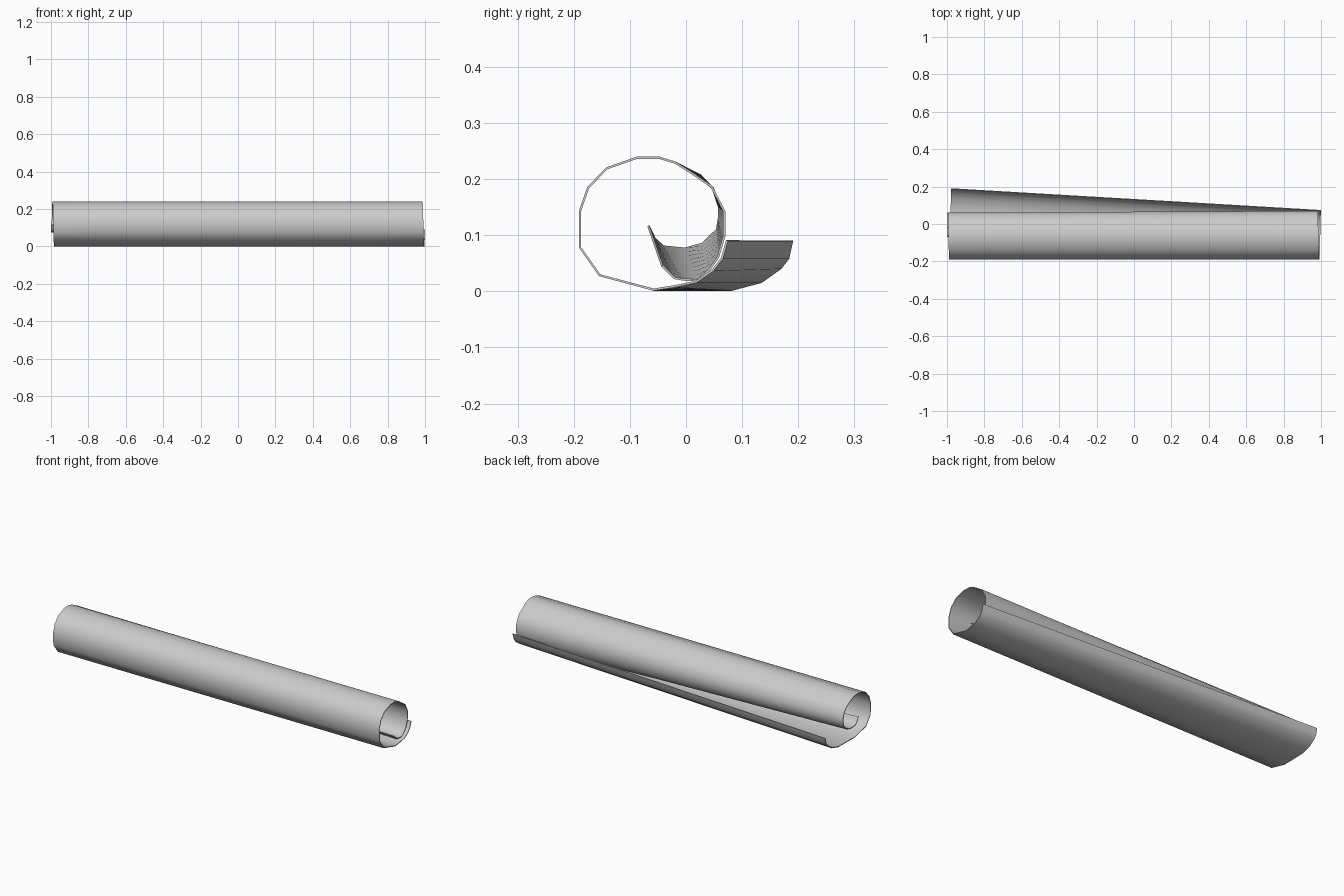
import bpy, bmesh
from mathutils import Vector

if "Cube" in bpy.data.objects:
    bpy.data.objects.remove(bpy.data.objects["Cube"])

# Spiral cross-sections (y, z) at each end, from outer flap to inner curl
right_end = [(.075, .090), (.066, .058), (.049, .036), (.018, .015), (-.020, .007), (-.058, .001),
             (-.155, .027), (-.191, .078), (-.191, .143), (-.176, .186), (-.142, .221),
             (-.088, .240), (-.047, .240), (-.018, .231), (.015, .210), (.047, .188),
             (.070, .143), (.070, .098), (.059, .060), (.042, .036), (.021, .018),
             (-.005, .019), (-.022, .022), (-.044, .044)]
left_end = [(.191, .090), (.184, .058), (.170, .040), (.135, .015), (.082, .001), (-.058, .001),
            (-.155, .027), (-.191, .078), (-.191, .143), (-.176, .186), (-.142, .221),
            (-.088, .240), (-.047, .240), (-.018, .231), (.027, .208), (.050, .184),
            (.061, .150), (.061, .132), (.057, .109), (.030, .083), (-.002, .074),
            (-.041, .078), (-.057, .092), (-.069, .116)]


def end_points(profile, x_outer, x_inner):
    """Place a profile in space, sliding along x with distance round the roll."""
    pts = [Vector((0, y, z)) for y, z in profile]
    dist = [0.0]
    for a, b in zip(pts, pts[1:]):
        dist.append(dist[-1] + (b - a).length)
    for p, d in zip(pts, dist):
        p.x = x_outer + (x_inner - x_outer) * d / dist[-1]
    return pts


# Rolled sheet lofted between the two spirals
a = end_points(right_end, 1.0, 0.977)
b = end_points(left_end, -0.977, -1.0)
steps = 8
bm = bmesh.new()
rows = [[bm.verts.new(p.lerp(q, s / steps)) for p, q in zip(a, b)] for s in range(steps + 1)]
for r0, r1 in zip(rows, rows[1:]):
    for i in range(len(r0) - 1):
        bm.faces.new((r0[i], r0[i + 1], r1[i + 1], r1[i]))
mesh = bpy.data.meshes.new("rolled_sheet")
bm.to_mesh(mesh)
bm.free()
sheet = bpy.data.objects.new("rolled_sheet", mesh)
bpy.context.collection.objects.link(sheet)

# Sheet thickness, inward from the outer face
solid = sheet.modifiers.new("thickness", 'SOLIDIFY')
solid.thickness = 0.004
solid.offset = -1
bpy.context.view_layer.objects.active = sheet
sheet.select_set(True)
bpy.ops.object.modifier_apply(modifier="thickness")
bpy.ops.object.shade_smooth_by_angle(angle=0.9)
